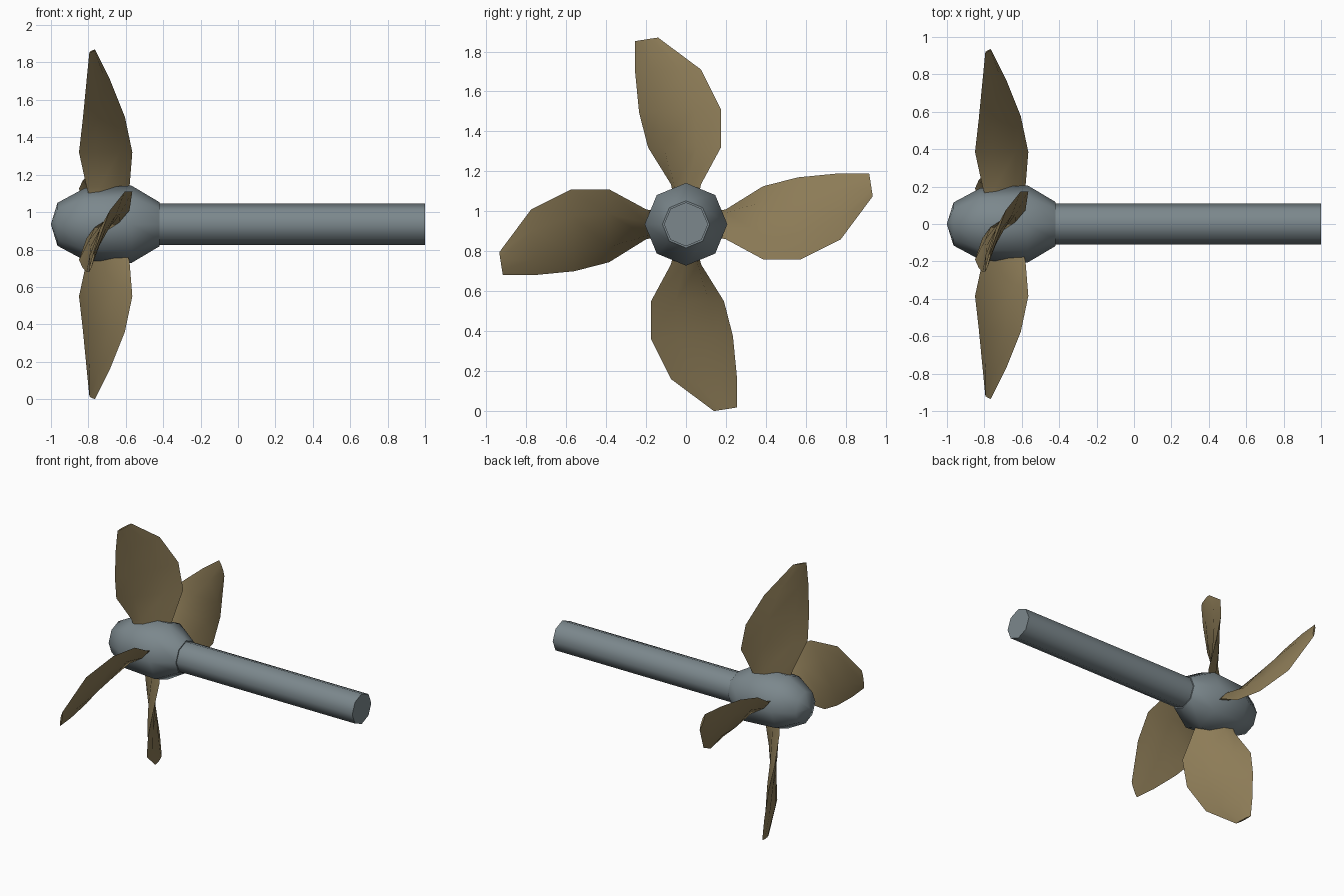
import bpy, bmesh, math
from mathutils import Matrix, Vector

cube = bpy.data.objects.get("Cube")
if cube:
    bpy.data.objects.remove(cube)

AXIS_Z = 0.935


def material(name, rgb):
    m = bpy.data.materials.new(name)
    m.use_nodes = True
    m.diffuse_color = (*rgb, 1)
    m.node_tree.nodes["Principled BSDF"].inputs["Base Color"].default_value = (*rgb, 1)
    return m


steel = material("grey steel", (0.20, 0.245, 0.265))
bronze = material("dull bronze", (0.265, 0.20, 0.095))


def loft(name, rings, mat, rotation=0.0):
    """Skin a list of equal-length rings and cap both ends."""
    bm = bmesh.new()
    rows = [[bm.verts.new(p) for p in ring] for ring in rings]
    n = len(rows[0])
    for a, b in zip(rows, rows[1:]):
        for i in range(n):
            j = (i + 1) % n
            bm.faces.new((a[i], a[j], b[j], b[i]))
    bm.faces.new(rows[0])
    bm.faces.new(rows[-1])
    bmesh.ops.remove_doubles(bm, verts=bm.verts, dist=0.0005)
    bmesh.ops.recalc_face_normals(bm, faces=bm.faces)
    bm.transform(Matrix.Translation((0, 0, AXIS_Z)) @ Matrix.Rotation(rotation, 4, "X"))
    mesh = bpy.data.meshes.new(name)
    bm.to_mesh(mesh)
    bm.free()
    mesh.materials.append(mat)
    obj = bpy.data.objects.new(name, mesh)
    bpy.context.collection.objects.link(obj)
    bpy.ops.object.select_all(action="DESELECT")
    obj.select_set(True)
    bpy.context.view_layer.objects.active = obj
    bpy.ops.object.shade_smooth_by_angle(angle=math.radians(52))
    return obj


def octagon(x, r):
    return [(x, r * math.cos(i * math.pi / 4), r * math.sin(i * math.pi / 4)) for i in range(8)]


# Hub and shaft, both eight-sided about the x axis
hub_profile = [(-1, 0.002), (-0.965, 0.115), (-0.82, 0.193), (-0.57, 0.207), (-0.42, 0.118)]
loft("hub", [octagon(x, r) for x, r in hub_profile], steel)
loft("shaft", [octagon(x, 0.11) for x in (-0.45, 1)], steel)

# Blade stations: leading edge, trailing edge (x, y, radius), thickness
stations = [
    ((-0.79, -0.06, 0.13), (-0.60, 0.06, 0.13), 0.05),
    ((-0.81, -0.075, 0.20), (-0.58, 0.075, 0.20), 0.05),
    ((-0.85, -0.19, 0.385), (-0.565, 0.175, 0.385), 0.045),
    ((-0.83, -0.235, 0.56), (-0.605, 0.175, 0.575), 0.04),
    ((-0.81, -0.255, 0.765), (-0.685, 0.075, 0.775), 0.03),
    ((-0.795, -0.255, 0.917), (-0.765, -0.14, 0.935), 0.012),
]


def section(lead, trail, thick):
    a, b = Vector(lead), Vector(trail)
    normal = (b - a).cross(Vector((0, 0, 1))).normalized() * thick / 2
    return [a, a.lerp(b, 0.25) + normal, a.lerp(b, 0.7) + normal,
            b, a.lerp(b, 0.7) - normal, a.lerp(b, 0.25) - normal]


# Four twisted blades around the hub
for k, side in enumerate(("top", "front", "bottom", "back")):
    loft(side + "_blade", [section(*s) for s in stations], bronze, k * math.pi / 2)
